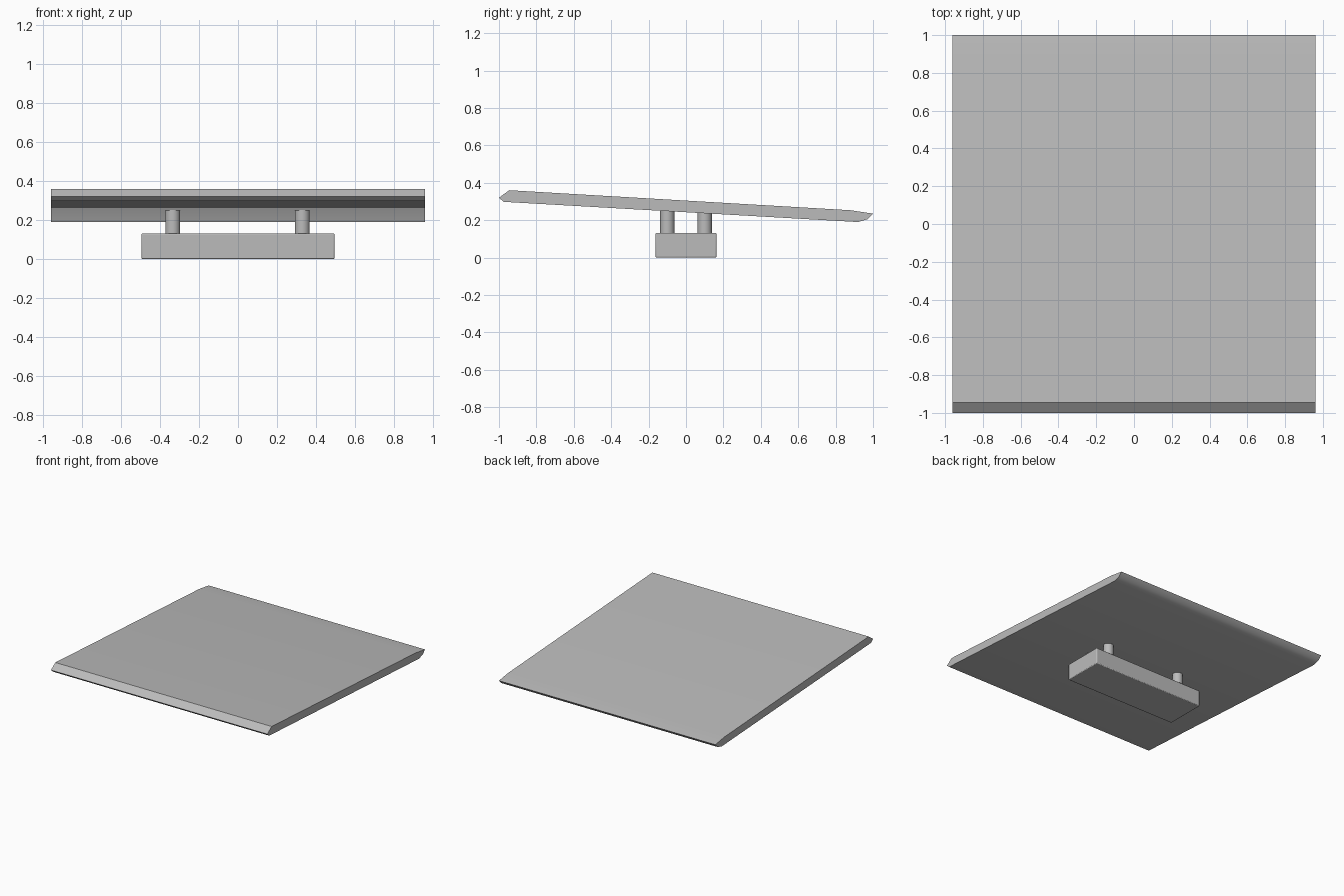
import bpy, bmesh, math

cube = bpy.data.objects.get("Cube")
if cube:
    bpy.data.objects.remove(cube, do_unlink=True)

grey = bpy.data.materials.new("plain grey")
grey.use_nodes = True
colour = (0.5, 0.5, 0.5, 1)
grey.diffuse_color = colour
grey.node_tree.nodes["Principled BSDF"].inputs["Base Color"].default_value = colour


def finish(obj, name, angle=35):
    obj.name = name
    obj.data.materials.clear()
    obj.data.materials.append(grey)
    bpy.ops.object.select_all(action='DESELECT')
    obj.select_set(True)
    bpy.context.view_layer.objects.active = obj
    bpy.ops.object.shade_smooth_by_angle(angle=math.radians(angle))


# Sloping deck: side profile (y, z) extruded across the width
half_width = 0.96
profile = [(-1, 0.32), (-0.975, 0.298), (0.92, 0.19), (0.97, 0.205),
           (1, 0.235), (0.88, 0.253), (-0.945, 0.36)]
bm = bmesh.new()
side = bm.faces.new([bm.verts.new((-half_width, y, z)) for y, z in profile])
ext = bmesh.ops.extrude_face_region(bm, geom=[side])
moved = [v for v in ext["geom"] if isinstance(v, bmesh.types.BMVert)]
bmesh.ops.translate(bm, vec=(2 * half_width, 0, 0), verts=moved)
bmesh.ops.recalc_face_normals(bm, faces=bm.faces)
mesh = bpy.data.meshes.new("deck")
bm.to_mesh(mesh)
bm.free()
deck = bpy.data.objects.new("deck", mesh)
bpy.context.collection.objects.link(deck)
finish(deck, "deck")

# Base block with slightly eased edges
bpy.ops.mesh.primitive_cube_add(size=1, location=(0, 0, 0.066))
base = bpy.context.object
base.scale = (0.99, 0.325, 0.132)
bpy.ops.object.transform_apply(location=False, rotation=False, scale=True)
finish(base, "base_block")
bevel = base.modifiers.new("eased edges", 'BEVEL')
bevel.width = 0.006
bevel.segments = 2

# Four posts between the base and the deck
for x, x_name in ((-0.335, "right"), (0.33, "left")):
    for y, y_name in ((-0.1, "front"), (0.1, "back")):
        bpy.ops.mesh.primitive_cylinder_add(
            vertices=32, radius=0.038, depth=0.16, location=(x, y, 0.18))
        finish(bpy.context.object, f"{y_name}_{x_name}_post")
